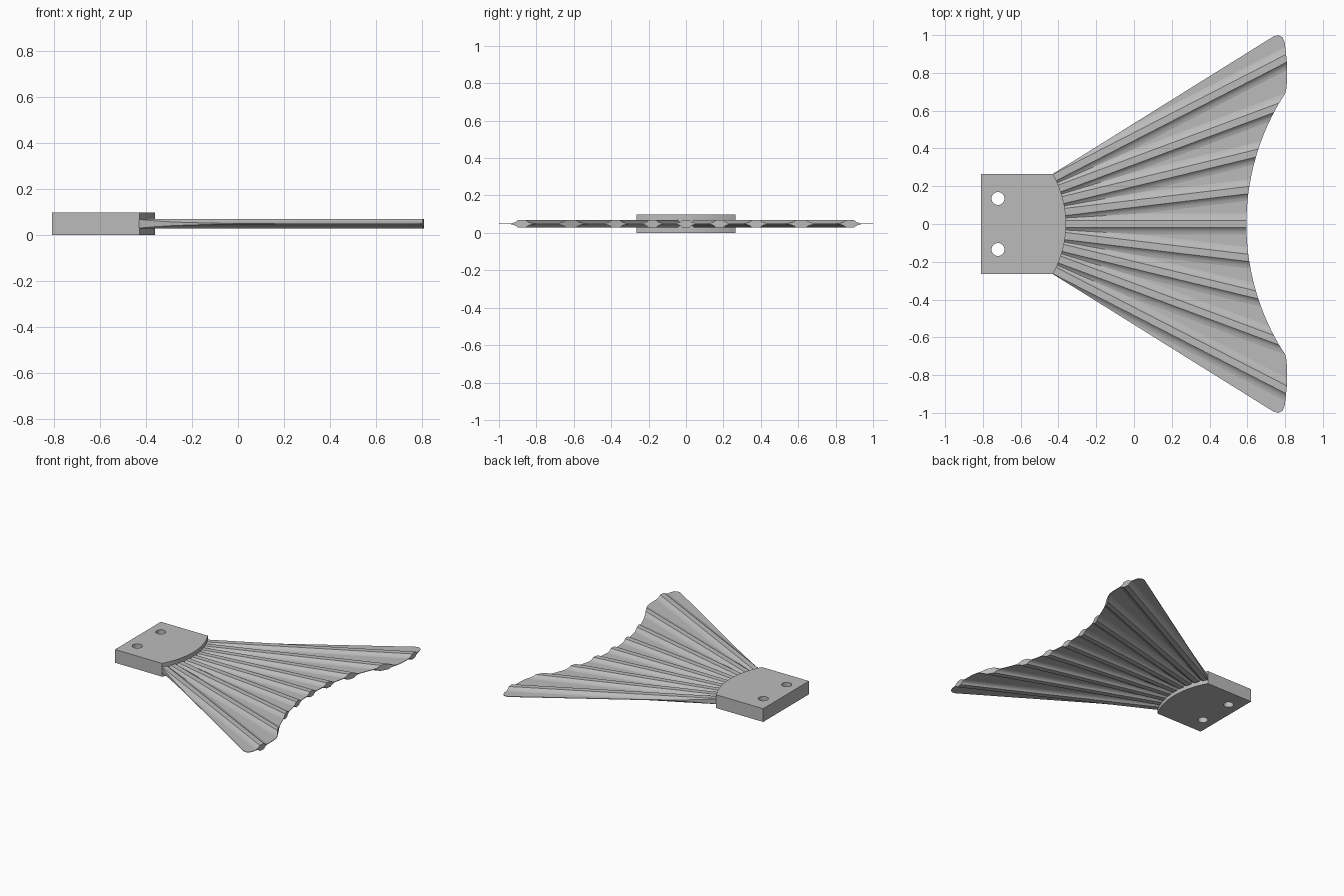
import bpy, bmesh, math
from mathutils import Matrix

if "Cube" in bpy.data.objects:
    bpy.data.objects.remove(bpy.data.objects["Cube"], do_unlink=True)

HEIGHT = 0.097           # mounting block thickness
MID = HEIGHT / 2         # fan mid plane
HUB = -0.9               # point where all ribs converge
HUB_RADIUS = 0.54
WEB = 0.002              # half thickness of the web

grey = bpy.data.materials.new("light grey")
grey.use_nodes = True
grey.diffuse_color = (0.5, 0.5, 0.5, 1)
grey.node_tree.nodes["Principled BSDF"].inputs["Base Color"].default_value = (0.5, 0.5, 0.5, 1)


def prism(name, points, z0, z1, matrix=Matrix()):
    """Extrude a closed 2D profile from z0 to z1."""
    bm = bmesh.new()
    face = bm.faces.new([bm.verts.new((x, y, z0)) for x, y in points])
    top = bmesh.ops.extrude_face_region(bm, geom=[face])["geom"]
    bmesh.ops.translate(bm, vec=(0, 0, z1 - z0),
                        verts=[v for v in top if isinstance(v, bmesh.types.BMVert)])
    bmesh.ops.recalc_face_normals(bm, faces=bm.faces)
    bm.transform(matrix)
    mesh = bpy.data.meshes.new(name)
    bm.to_mesh(mesh)
    bm.free()
    mesh.materials.append(grey)
    obj = bpy.data.objects.new(name, mesh)
    bpy.context.collection.objects.link(obj)
    return obj


def select(obj):
    bpy.ops.object.select_all(action='DESELECT')
    obj.select_set(True)
    bpy.context.view_layer.objects.active = obj


def boolean(obj, cutter, operation):
    mod = obj.modifiers.new("cut", 'BOOLEAN')
    mod.object, mod.operation, mod.solver = cutter, operation, 'EXACT'
    select(obj)
    bpy.ops.object.modifier_apply(modifier=mod.name)


def smooth(obj, angle=25):
    select(obj)
    bpy.ops.object.shade_smooth_by_angle(angle=math.radians(angle))


def circle(x, y, r, n=32):
    return [(x + r * math.cos(math.tau * i / n), y + r * math.sin(math.tau * i / n))
            for i in range(n)]


# Mounting block with a rounded front edge and two bolt holes
half = math.asin(0.265 / HUB_RADIUS)
arc = [half * (i / 16 - 1) for i in range(33)]
block_outline = [(-0.81, 0.265), (-0.81, -0.265)]
block_outline += [(HUB + HUB_RADIUS * math.cos(a), HUB_RADIUS * math.sin(a)) for a in arc]
block = prism("mounting_block", block_outline, 0, HEIGHT)
for side in (-1, 1):
    hole = prism("hole_cutter", circle(-0.72, 0.135 * side, 0.034), -0.1, 0.2)
    boolean(block, hole, 'DIFFERENCE')
    bpy.data.objects.remove(hole, do_unlink=True)
smooth(block)

# Fan outline: concave trailing edge, rounded tips, straight outer edges
R = 1.27
upper = [(0.595 + R - math.sqrt(R * R - y * y), y) for y in [0.64 * i / 16 for i in range(17)]]
upper += [(0.8, 0.69), (0.807, 0.72), (0.81, 0.76), (0.81, 0.85), (0.804, 0.91),
          (0.798, 0.96), (0.787, 0.988), (0.765, 1.0), (0.74, 0.994),
          (-0.43, 0.265), (-0.46, 0.24)]
outline = upper + [(x, -y) for x, y in reversed(upper[1:])]
web = prism("fan_web", outline, MID - WEB, MID + WEB)
smooth(web)

# Ribs: flat-topped section with concave flanks, trimmed to the fan outline
trimmer = prism("trim_cutter", outline, -0.1, 0.2)
trimmer.hide_render = True
flank = [(0.019, 0.0205), (0.027, 0.013), (0.035, 0.008), (0.045, 0.0045), (0.058, 0.0015)]
quarter = flank + [(x, -z) for x, z in reversed(flank)]
section = quarter + [(-x, -z) for x, z in quarter]
lay_down = Matrix(((0, 0, 1), (1, 0, 0), (0, 1, 0))).to_4x4()
for i in range(-4, 5):
    place = (Matrix.Translation((HUB, 0, MID))
             @ Matrix.Rotation(math.radians(6.8 * i), 4, 'Z') @ lay_down)
    rib = prism("rib_%d" % (i + 5), section, 0.46, 2.1, place)
    boolean(rib, trimmer, 'INTERSECT')
    smooth(rib)
bpy.data.objects.remove(trimmer, do_unlink=True)
